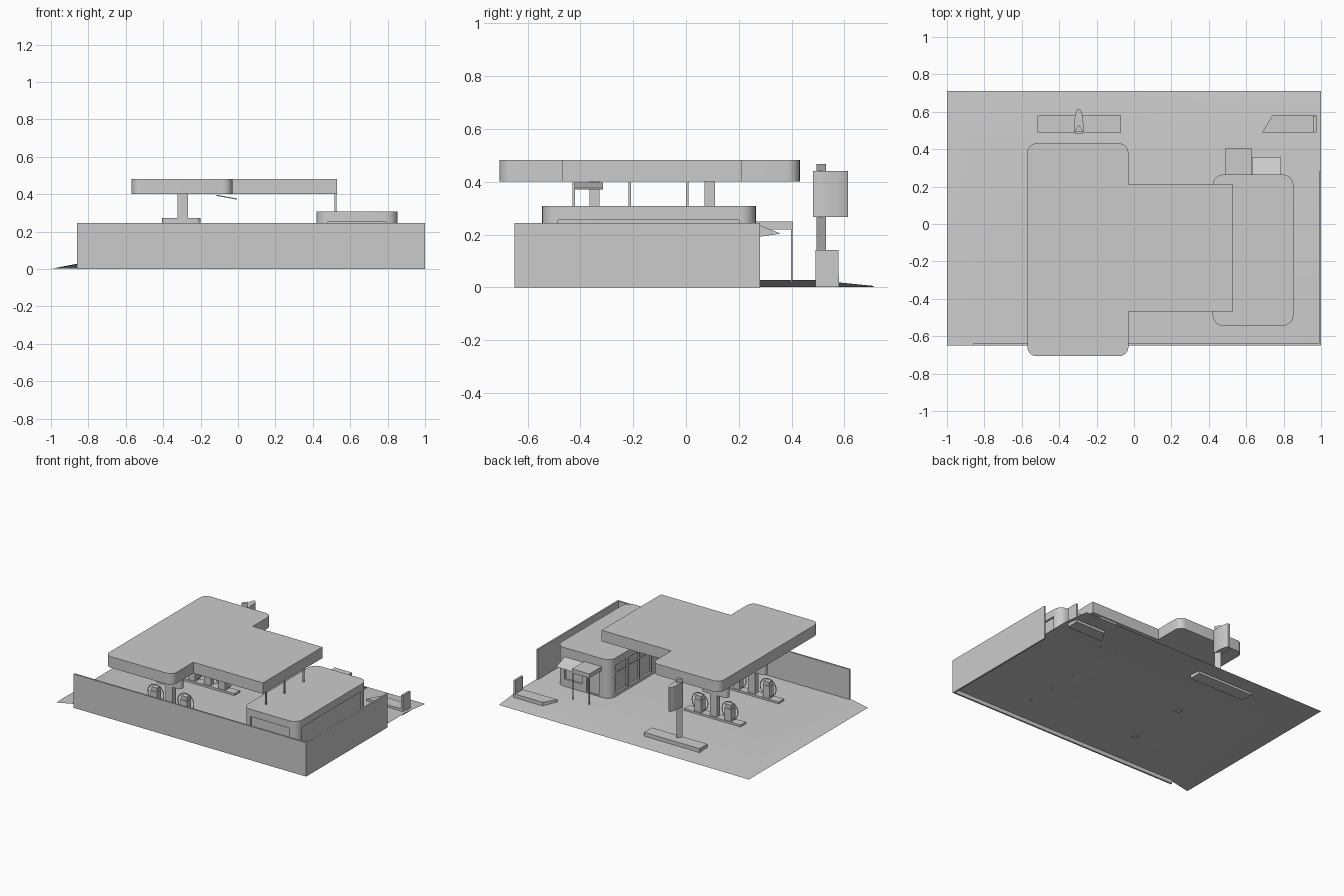
import bpy, bmesh, math
from mathutils import Vector

cube = bpy.data.objects.get("Cube")
if cube:
    bpy.data.objects.remove(cube, do_unlink=True)

# Single plain material
grey = bpy.data.materials.new("light grey")
grey.use_nodes = True
GREY = (0.6, 0.6, 0.6, 1)
grey.diffuse_color = GREY
grey.node_tree.nodes["Principled BSDF"].inputs["Base Color"].default_value = GREY


def finish(name, bm):
    bmesh.ops.recalc_face_normals(bm, faces=bm.faces)
    mesh = bpy.data.meshes.new(name)
    bm.to_mesh(mesh)
    bm.free()
    mesh.materials.append(grey)
    ob = bpy.data.objects.new(name, mesh)
    bpy.context.collection.objects.link(ob)
    return ob


def prism(name, outline, z0, z1):
    """Extrude an (x, y) outline upward."""
    bm = bmesh.new()
    face = bm.faces.new([bm.verts.new((x, y, z0)) for x, y in outline])
    ext = bmesh.ops.extrude_face_region(bm, geom=[face])
    top = [v for v in ext["geom"] if isinstance(v, bmesh.types.BMVert)]
    bmesh.ops.translate(bm, verts=top, vec=(0, 0, z1 - z0))
    return finish(name, bm)


def rect(x0, x1, y0, y1):
    return [(x0, y0), (x1, y0), (x1, y1), (x0, y1)]


def box(name, x0, x1, y0, y1, z0, z1):
    return prism(name, rect(x0, x1, y0, y1), z0, z1)


def rounded(points, radius, steps=6):
    """Round the convex corners of a counter-clockwise outline."""
    out = []
    for i, p in enumerate(points):
        p = Vector(p)
        a = (Vector(points[i - 1]) - p).normalized()
        b = (Vector(points[(i + 1) % len(points)]) - p).normalized()
        r = radius[i] if isinstance(radius, list) else radius
        if r == 0:
            out.append(p)
            continue
        centre = p + (a + b) * r
        for k in range(steps + 1):
            t = k / steps * math.pi / 2
            out.append(centre - b * r * math.cos(t) - a * r * math.sin(t))
    return out


def smooth(ob):
    bpy.ops.object.select_all(action="DESELECT")
    ob.select_set(True)
    bpy.context.view_layer.objects.active = ob
    bpy.ops.object.shade_smooth_by_angle(angle=math.radians(35))


# Forecourt: a thin sheet that slopes down at the left and rear edges
H = 0.028
bm = bmesh.new()
flat = [(-0.86, -0.65), (1, -0.65), (1, 0.49), (-0.04, 0.49), (-0.81, 0.3)]
inner = [bm.verts.new((x, y, H)) for x, y in flat]
fl, fr, br, bmid, bl = inner
edge_l = bm.verts.new((-1, -0.65, 0.001))
edge_b = bm.verts.new((-1, 0.71, 0.002))
edge_r = bm.verts.new((1, 0.71, 0.006))
for f in (inner, [edge_l, fl, bl, edge_b], [bl, bmid, edge_b], [bmid, br, edge_r, edge_b]):
    bm.faces.new(f)
smooth(finish("forecourt", bm))

# Boundary walls
box("front_wall", -0.86, 1, -0.65, -0.638, 0, 0.245)
box("side_wall", 0.988, 1, -0.638, 0.28, 0, 0.245)

# Canopy: main deck with a wing toward the shop
canopy = [(-0.57, -0.707), (-0.03, -0.707), (-0.03, -0.468), (0.528, -0.468),
          (0.528, 0.211), (-0.03, 0.211), (-0.03, 0.431), (-0.57, 0.431)]
r = 0.05
smooth(prism("canopy", rounded(canopy, [r, r, 0, 0, 0, 0, r, r]), 0.402, 0.482))
for i, y in enumerate((-0.425, -0.213, 0.005)):
    box(f"canopy_post_{i}", 0.516, 0.526, y - 0.005, y + 0.005, 0.02, 0.402)

# Tilted fitting beneath the canopy
fitting = box("canopy_fitting", -0.056, 0.056, -0.053, 0.053, -0.003, 0.003)
fitting.location = (-0.06, -0.368, 0.384)
fitting.rotation_euler.y = 0.18


# Pump islands
def pump(name, x, y):
    box(name + "_body", x - 0.026, x + 0.026, y - 0.024, y + 0.024, 0.04, 0.13)
    box(name + "_head", x - 0.022, x + 0.022, y - 0.02, y + 0.02, 0.13, 0.158)
    bpy.ops.mesh.primitive_torus_add(
        major_segments=24, minor_segments=6, major_radius=0.064, minor_radius=0.003,
        location=(x, y, 0.108), rotation=(math.pi / 2, 0, 0))
    hose = bpy.context.object
    hose.name = name + "_hose"
    hose.data.materials.append(grey)
    smooth(hose)


CX = -0.295
for label, y in (("front", -0.346), ("rear", 0.09)):
    box(label + "_pump_island", CX - 0.225, CX + 0.225, y - 0.03, y + 0.03, H, 0.042)
    box(label + "_column", CX - 0.028, CX + 0.028, y - 0.019, y + 0.019, 0.02, 0.402)
    smooth(prism(label + "_column_collar",
                 rounded(rect(-0.405, -0.2, y - 0.025, y + 0.025), 0.024), 0.2, 0.273))
    for side in (-1, 1):
        pump(f"{label}_pump_{'left' if side > 0 else 'right'}", CX + side * 0.12, y)

# Shop with recessed glazing
shop = prism("shop", rounded(rect(0.42, 0.853, -0.545, 0.265), 0.06), H, 0.308)
D = 0.014
recesses = [
    (0.48, 0.79, -0.6, -0.545 + D, 0.06, 0.255),
    (0.853 - D, 0.9, -0.485, 0.2, 0.06, 0.255),
    (0.4, 0.42 + D, -0.485, 0.2, 0.05, 0.255),
    (0.51, 0.61, 0.265 - D, 0.3, 0.034, 0.2),
    (0.645, 0.785, 0.265 - D, 0.3, 0.08, 0.2),
]
for spec in recesses:
    cutter = box("recess_cutter", *spec)
    cutter.hide_render = True
    mod = shop.modifiers.new("recess", "BOOLEAN")
    mod.operation = "DIFFERENCE"
    mod.solver = "EXACT"
    mod.object = cutter
    bpy.context.view_layer.objects.active = shop
    bpy.ops.object.modifier_apply(modifier=mod.name)
    bpy.data.objects.remove(cutter, do_unlink=True)
smooth(shop)

# Glazing bars on the forecourt side
for i in range(4):
    y = -0.348 + i * 0.137
    box(f"glazing_bar_{i}", 0.422, 0.436, y - 0.006, y + 0.006, 0.05, 0.255)
box("glazing_rail", 0.423, 0.436, -0.485, 0.2, 0.195, 0.205)

# Shop porch on slim posts
box("porch_roof", 0.49, 0.628, 0.26, 0.405, 0.22, 0.25)
for i, x in enumerate((0.494, 0.624)):
    box(f"porch_post_{i}", x - 0.003, x + 0.003, 0.397, 0.403, 0.02, 0.22)

# Sloping window awning
bm = bmesh.new()
section = ((0.262, 0.243), (0.358, 0.204), (0.262, 0.19))
ends = [[bm.verts.new((x, y, z)) for y, z in section] for x in (0.632, 0.787)]
bm.faces.new(ends[0])
bm.faces.new(ends[1][::-1])
for i in range(3):
    j = (i + 1) % 3
    bm.faces.new([ends[0][i], ends[1][i], ends[1][j], ends[0][j]])
finish("window_awning", bm)

# Roadside sign: a tapered panel on a three-sided pole
box("sign_island", -0.515, -0.07, 0.49, 0.58, 0.001, 0.045)
prism("sign_pole", [(CX - 0.024, 0.495), (CX + 0.024, 0.495), (CX, 0.53)], 0.01, 0.468)
half = [(0.02, 0.482), (0.027, 0.497), (0.025, 0.53), (0.021, 0.575), (0.015, 0.602), (0.007, 0.614)]
panel = [(CX + x, y) for x, y in half] + [(CX - x, y) for x, y in reversed(half)]
smooth(prism("sign_panel", panel, 0.267, 0.442))

# Entrance island with an upright panel
prism("entrance_island", [(0.685, 0.49), (0.975, 0.49), (0.975, 0.58), (0.74, 0.58)], 0.001, 0.045)
box("entrance_panel", 0.96, 0.975, 0.49, 0.577, 0.04, 0.142)
